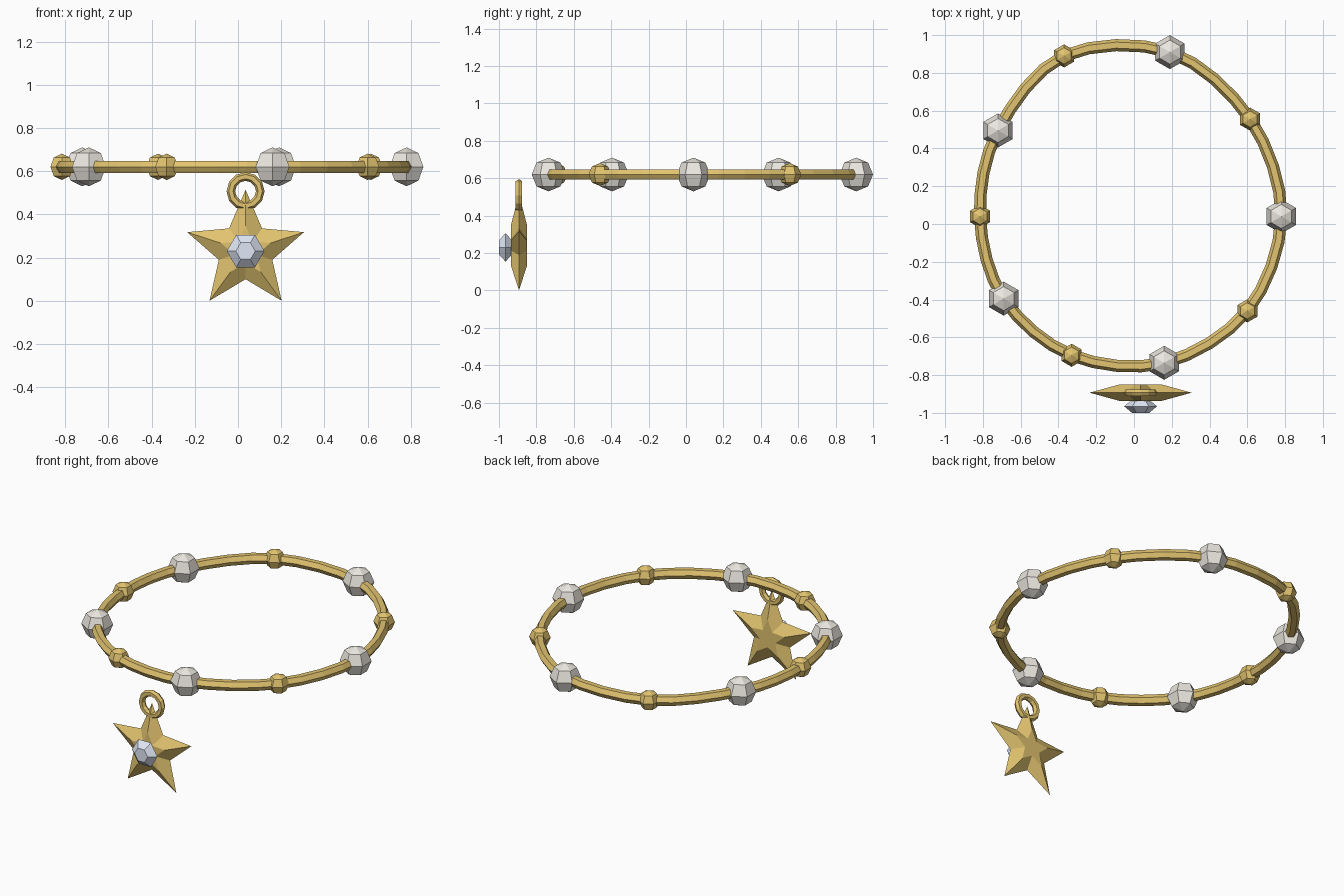
import bpy, bmesh
from math import sin, cos, pi, tau
from mathutils import Vector

if "Cube" in bpy.data.objects:
    bpy.data.objects.remove(bpy.data.objects["Cube"])


def material(name, rgb):
    m = bpy.data.materials.new(name)
    m.diffuse_color = (*rgb, 1)
    m.use_nodes = True
    m.node_tree.nodes["Principled BSDF"].inputs["Base Color"].default_value = m.diffuse_color
    return m


GOLD = material("gold", (0.76, 0.55, 0.16))
PEARL = material("pearl", (0.83, 0.80, 0.74))
CRYSTAL = material("crystal", (0.74, 0.80, 0.92))


def skin(name, rings, mat, loop=False):
    """Bridge equal-length rings of points; close as a loop or cap both ends."""
    bm = bmesh.new()
    rows = [[bm.verts.new(p) for p in ring] for ring in rings]
    n = len(rows[0])
    pairs = list(zip(rows, rows[1:] + rows[:1])) if loop else list(zip(rows, rows[1:]))
    for a, b in pairs:
        for i in range(n):
            j = (i + 1) % n
            bm.faces.new((a[i], a[j], b[j], b[i]))
    if not loop:
        bm.faces.new(rows[0])
        bm.faces.new(rows[-1])
    bmesh.ops.remove_doubles(bm, verts=bm.verts, dist=1e-5)
    bmesh.ops.recalc_face_normals(bm, faces=bm.faces)
    me = bpy.data.meshes.new(name)
    bm.to_mesh(me)
    bm.free()
    me.materials.append(mat)
    ob = bpy.data.objects.new(name, me)
    bpy.context.collection.objects.link(ob)
    return ob


def tube(name, path, radius, sides, axis, mat):
    """Sweep a polygon along a closed planar path whose plane normal is axis."""
    rings = []
    for i, p in enumerate(path):
        t = (path[(i + 1) % len(path)] - path[i - 1]).normalized()
        out = t.cross(axis)
        rings.append([p + radius * (cos(tau * k / sides) * out + sin(tau * k / sides) * axis)
                      for k in range(sides)])
    return skin(name, rings, mat, loop=True)


def bead(name, c, r, mat):
    """Six-sided ball with an octagonal profile."""
    rings = []
    for k in range(5):
        a = pi * k / 4
        rad = max(r * sin(a), 1e-4)
        rings.append([c + Vector((rad * sin(tau * i / 6), rad * cos(tau * i / 6), r * cos(a)))
                      for i in range(6)])
    ob = skin(name, rings[1:-1], mat)
    # pull the two flat caps out to the poles
    bm = bmesh.new()
    bm.from_mesh(ob.data)
    for f in [f for f in bm.faces if len(f.verts) == 6]:
        s = 1 if f.calc_center_median().z > c.z else -1
        v = bmesh.ops.poke(bm, faces=[f])["verts"][0]
        v.co.z = c.z + s * r
    bm.to_mesh(ob.data)
    bm.free()


# bracelet: a smooth closed band through the ten bead positions
stops = [Vector((x, y, 0.62)) for x, y in (
    (0.78, 0.04), (0.615, 0.555), (0.19, 0.91), (-0.37, 0.89), (-0.72, 0.495),
    (-0.815, 0.04), (-0.69, -0.395), (-0.33, -0.695), (0.16, -0.735), (0.60, -0.46))]
path = []
for i in range(10):
    p0, p1, p2, p3 = (stops[(i + d) % 10] for d in (-1, 0, 1, 2))
    for k in range(4):
        t = k / 4
        path.append(0.5 * (2 * p1 + (p2 - p0) * t + (2 * p0 - 5 * p1 + 4 * p2 - p3) * t ** 2
                           + (3 * p1 - p0 - 3 * p2 + p3) * t ** 3))
tube("bracelet_band", path, 0.032, 6, Vector((0, 0, 1)), GOLD)

# alternating large pearls and small gold beads
for i, p in enumerate(stops):
    if i % 2 == 0:
        bead(f"pearl_{i // 2 + 1}", p, 0.09, PEARL)
    else:
        bead(f"gold_bead_{i // 2 + 1}", p, 0.061, GOLD)

# jump ring holding the charm
CX, CY = 0.035, -0.893
ring = [Vector((CX + 0.068 * cos(tau * i / 12), CY, 0.507 + 0.068 * sin(tau * i / 12)))
        for i in range(12)]
tube("jump_ring", ring, 0.02, 6, Vector((0, 1, 0)), GOLD)


# puffed star charm: thin rim, raised smaller star on both faces
def star(scale, y):
    pts = []
    for i in range(10):
        r = scale * (0.284 if i % 2 == 0 else 0.13)
        a = pi / 2 + pi * i / 5
        pts.append(Vector((CX + r * cos(a), y, 0.23 + r * sin(a))))
    return pts


skin("star_charm", [star(0.42, CY - 0.043), star(1, CY), star(0.42, CY + 0.043)], GOLD)

# six-sided crystal set on the front of the star
skin("crystal", [[Vector((CX + r * cos(tau * i / 6), y, 0.23 + r * sin(tau * i / 6)))
                  for i in range(6)]
                 for r, y in ((0.045, -1.0), (0.087, -0.965), (0.045, -0.93))], CRYSTAL)
